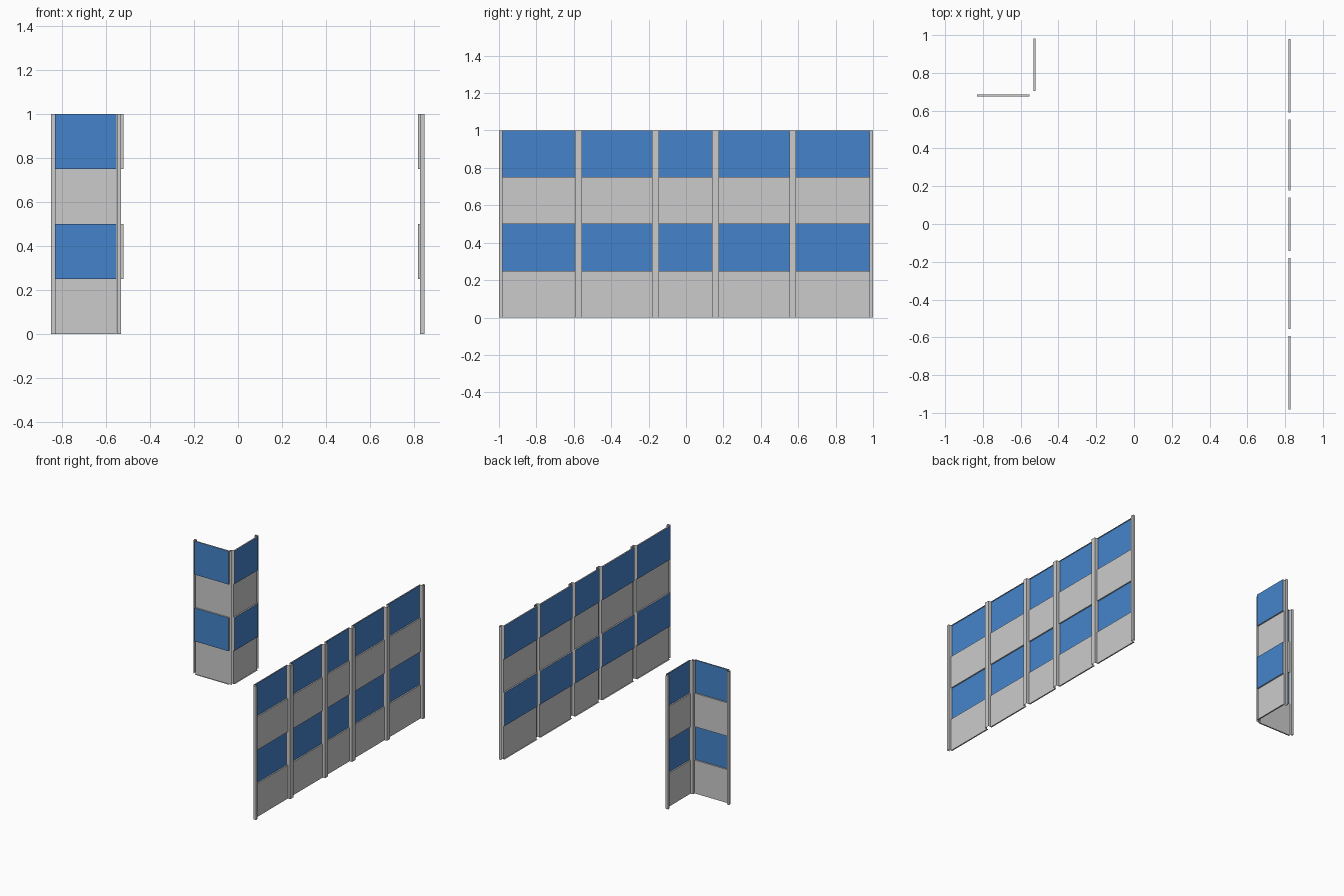
import bpy, bmesh
from mathutils import Vector

if "Cube" in bpy.data.objects:
    bpy.data.objects.remove(bpy.data.objects["Cube"])

REVEAL, FIN = 0.01, 0.02      # recess depth of glazing, projection of mullions
BANDS = [(0.25, 0.5), (0.75, 1.0)]   # glazed height bands
Z = Vector((0, 0, 1))

blue = bpy.data.materials.new("glass_blue")
blue.diffuse_color = (0.06, 0.23, 0.6, 1)
blue.use_nodes = True
blue.node_tree.nodes["Principled BSDF"].inputs["Base Color"].default_value = blue.diffuse_color


def sheet(name, quads, mat=None):
    """Thin sheet part made from a list of four-corner faces."""
    bm = bmesh.new()
    for q in quads:
        bm.faces.new([bm.verts.new(p) for p in q])
    bmesh.ops.remove_doubles(bm, verts=bm.verts, dist=1e-5)
    me = bpy.data.meshes.new(name)
    bm.to_mesh(me)
    bm.free()
    if mat:
        me.materials.append(mat)
    bpy.context.collection.objects.link(bpy.data.objects.new(name, me))


def rect(o, u, v):
    return [o, o + u, o + u + v, o + v]


def wall(name, origin, along, out, bays):
    """Row of bays: grey spandrels, recessed glass and grey reveals."""
    origin, along, out = map(Vector, (origin, along, out))
    back = -out * REVEAL
    for i, (a, b) in enumerate(bays):
        start, width = origin + along * a, along * (b - a)
        spandrels, glass, reveals = [rect(start, width, back)], [], []
        for lo, hi in BANDS:
            h = Z * (hi - lo)
            p = start + Z * lo
            spandrels.append(rect(start + Z * (lo - 0.25), width, Z * 0.25))
            glass.append(rect(p + back, width, h))
            reveals += [rect(p, width, back), rect(p + h, width, back),
                        rect(p, h, back), rect(p + width, h, back)]
        sheet(f"{name}_spandrels_{i}", spandrels)
        sheet(f"{name}_glass_{i}", glass, blue)
        sheet(f"{name}_reveals_{i}", reveals)


def mullion(name, origin, along, out, a, b):
    """Open-backed upright channel projecting from the wall."""
    origin, along, out = map(Vector, (origin, along, out))
    p, w, d = origin + along * a, along * (b - a), out * FIN
    sheet(name, [rect(p, d, Z), rect(p + w, d, Z), rect(p + d, w, Z)])


# Long wall facing +x
o, al, out = (0.828, 0, 0), (0, 1, 0), (1, 0, 0)
bays = [(-0.982, -0.593), (-0.557, -0.181), (-0.144, 0.14), (0.177, 0.553), (0.589, 0.98)]
wall("long_wall", o, al, out, bays)
edges = [-1.0] + [e for bay in bays for e in bay] + [1.0]
for i in range(0, len(edges), 2):
    mullion(f"long_wall_mullion_{i // 2}", o, al, out, edges[i], edges[i + 1])

# Corner leg facing -x
o, al, out = (-0.531, 0, 0), (0, 1, 0), (-1, 0, 0)
wall("corner_side", o, al, out, [(0.704, 0.982)])
mullion("corner_side_end_mullion", o, al, out, 0.982, 1.0)
mullion("corner_mullion", o, al, out, 0.685, 0.704)

# Corner leg facing +y
o, al, out = (0, 0.685, 0), (1, 0, 0), (0, 1, 0)
wall("corner_back", o, al, out, [(-0.832, -0.552)])
mullion("corner_back_end_mullion", o, al, out, -0.849, -0.832)
# Closing face of the inner corner post
sheet("corner_post_face", [rect(Vector((-0.551, 0.704, 0)), Vector((0.02, 0, 0)), Z)])
